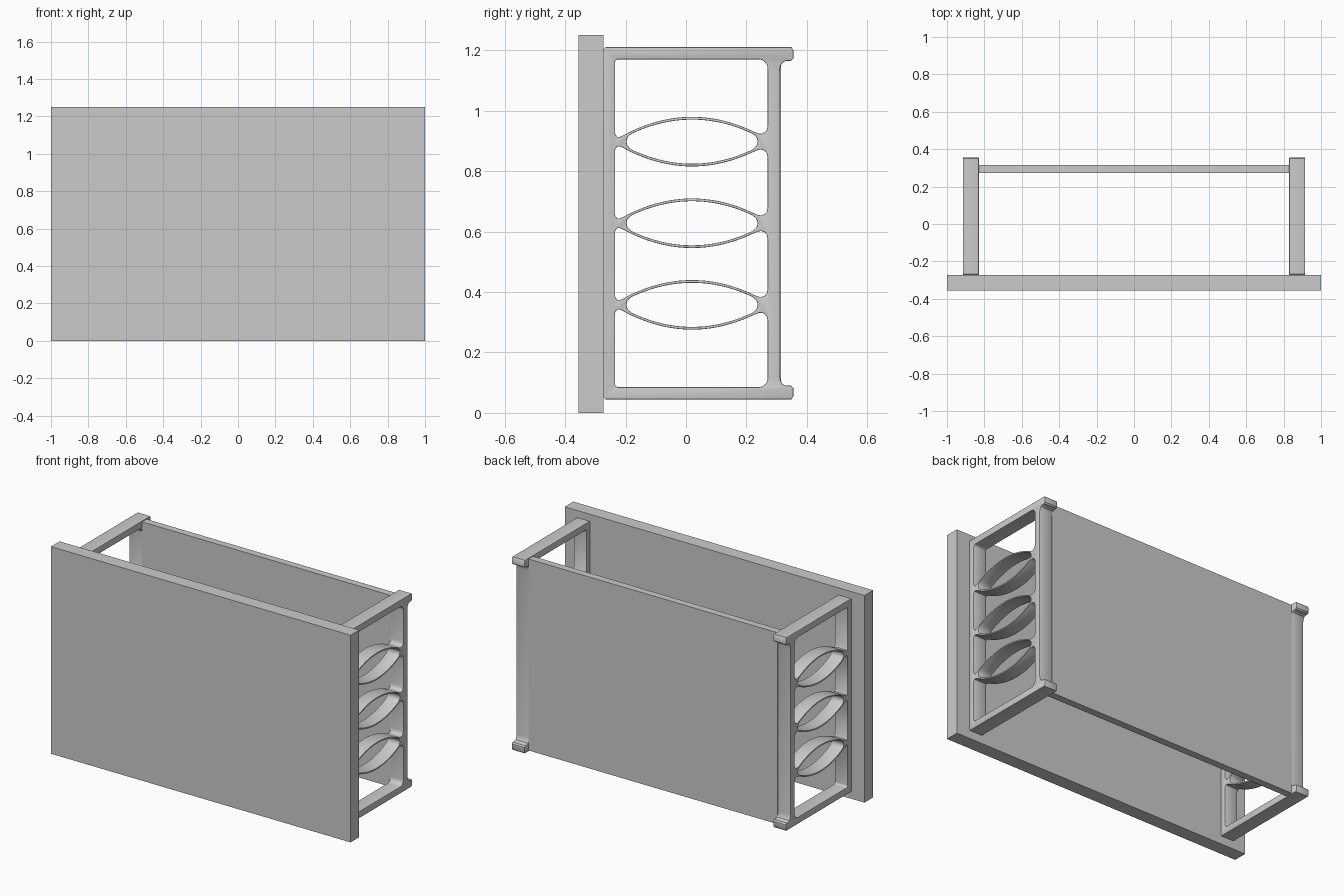
import bpy, bmesh, math

if "Cube" in bpy.data.objects:
    bpy.data.objects.remove(bpy.data.objects["Cube"])

BAR_IN, BAR_OUT = -0.235, 0.27      # inner faces of the two uprights
TOP, BOTTOM = 1.17, 0.085           # inner faces of the top and bottom rails
RIB_HEIGHTS = (0.3575, 0.6275, 0.8975)
MID_Y = 0.02


def box(name, x, y, z):
    bm = bmesh.new()
    bmesh.ops.create_cube(bm, size=1)
    for v in bm.verts:
        v.co = [lo + (c + 0.5) * (hi - lo) for c, (lo, hi) in zip(v.co, (x, y, z))]
    mesh = bpy.data.meshes.new(name)
    bm.to_mesh(mesh)
    bm.free()
    ob = bpy.data.objects.new(name, mesh)
    bpy.context.collection.objects.link(ob)
    return ob


def corner(y, z, sy, sz, r):
    """Rounded corner from vertical side to horizontal side."""
    return [(y - sy * r * (1 - math.cos(a)), z - sz * r * (1 - math.sin(a)))
            for a in [i * math.pi / 12 for i in range(7)]]


def arch(d, peak):
    return peak - 1.17 * d * d


def rib_edge(zc, s):
    """Outer side of a bowed rib with filleted ends, back to front."""
    pts = [(BAR_OUT, 0.052), (0.267, 0.038), (0.26, 0.030), (0.25, 0.026), (0.24, 0.027)]
    pts += [(MID_Y + d, arch(d, 0.082)) for d in [0.205 - 0.41 * i / 28 for i in range(29)]]
    pts += [(-0.205, 0.022), (-0.218, 0.016), (-0.228, 0.016), (BAR_IN, 0.027)]
    return [(y, zc + s * h) for y, h in pts]


def lens(zc):
    """Pointed oval opening inside a pair of ribs."""
    up = [(0.217, 0.0), (0.215, 0.010), (0.210, 0.018)]
    up += [(d, arch(d, 0.073)) for d in [0.2 - 0.4 * i / 28 for i in range(29)]]
    up += [(-0.210, 0.018), (-0.215, 0.010), (-0.217, 0.0)]
    low = [(d, -h) for d, h in reversed(up[1:-1])]
    return [(MID_Y + d, zc + h) for d, h in up + low]


# Side frame outline: upright with hooked lips at top and bottom
half = [(0.31, 1.13), (0.313, 1.148), (0.32, 1.160), (0.33, 1.165), (0.347, 1.165),
        (0.355, 1.172), (0.355, 1.20), (0.349, 1.21), (-0.267, 1.21), (-0.273, 1.204)]
outline = half + [(y, 1.255 - z) for y, z in reversed(half)]

# Openings in the side frame
low, mid, high = RIB_HEIGHTS
loops = [outline]
loops.append(corner(BAR_IN, TOP, -1, 1, 0.012)
             + corner(BAR_OUT, TOP, 1, 1, 0.03)[::-1] + rib_edge(high, 1))
for a, b in ((high, mid), (mid, low)):
    loops.append(rib_edge(a, -1)[::-1] + rib_edge(b, 1))
loops.append(corner(BAR_IN, BOTTOM, -1, -1, 0.012)
             + corner(BAR_OUT, BOTTOM, 1, -1, 0.03)[::-1] + rib_edge(low, -1))
loops += [lens(z) for z in RIB_HEIGHTS]

# Filled, extruded, lightly bevelled profile
BEVEL = 0.0025
curve = bpy.data.curves.new("frame_profile", 'CURVE')
curve.dimensions = '2D'
curve.fill_mode = 'BOTH'
curve.extrude = 0.0425 - BEVEL
curve.bevel_depth = BEVEL
curve.bevel_resolution = 1
curve.offset = -BEVEL
for pts in loops:
    sp = curve.splines.new('POLY')
    sp.points.add(len(pts) - 1)
    for p, (y, z) in zip(sp.points, pts):
        p.co = (y, z, 0, 1)
    sp.use_cyclic_u = True
profile = bpy.data.objects.new("frame_profile", curve)
bpy.context.collection.objects.link(profile)
bpy.context.view_layer.update()
deps = bpy.context.evaluated_depsgraph_get()
frame_mesh = bpy.data.meshes.new_from_object(profile.evaluated_get(deps))
bpy.data.objects.remove(profile)
bm = bmesh.new()
bm.from_mesh(frame_mesh)
bmesh.ops.remove_doubles(bm, verts=bm.verts, dist=0.00005)
bmesh.ops.recalc_face_normals(bm, faces=bm.faces)
bm.to_mesh(frame_mesh)
bm.free()

# Left and right side frames
for name, x in (("left_side_frame", -0.8725), ("right_side_frame", 0.8725)):
    ob = bpy.data.objects.new(name, frame_mesh)
    ob.location.x = x
    ob.rotation_euler = (math.pi / 2, 0, math.pi / 2)
    bpy.context.collection.objects.link(ob)
bpy.ops.object.select_all(action='DESELECT')
ob.select_set(True)
bpy.context.view_layer.objects.active = ob
bpy.ops.object.shade_smooth_by_angle(angle=math.radians(30))

# Front and back panels
box("front_panel", (-1, 1), (-0.355, -0.273), (0, 1.25))
box("back_panel", (-0.832, 0.832), (0.272, 0.315), (0.05, 1.205))
